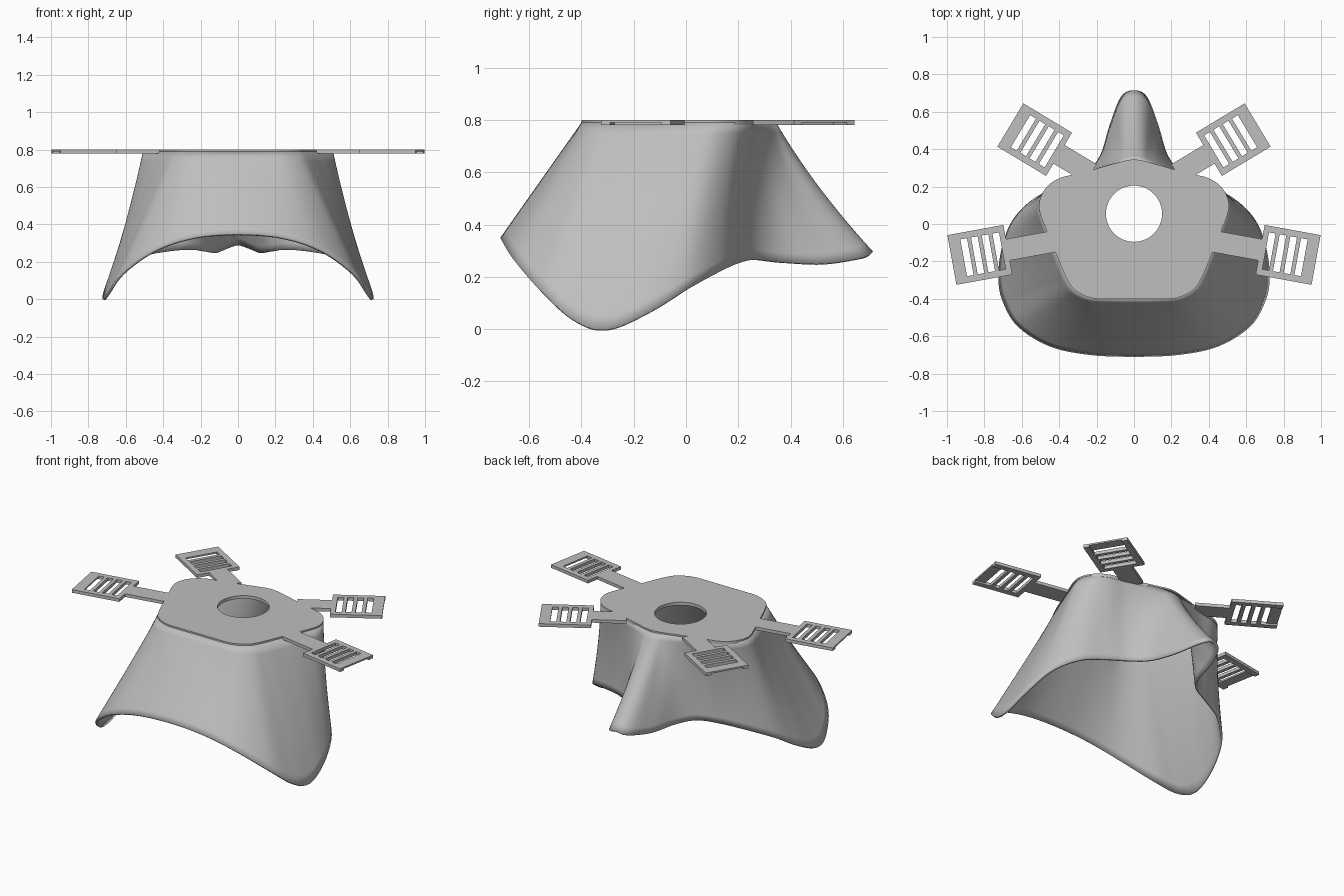
import bpy
import bmesh
from math import radians
from mathutils import Vector, Matrix

default_cube = bpy.data.objects.get("Cube")
if default_cube:
    bpy.data.objects.remove(default_cube, do_unlink=True)

grey = bpy.data.materials.new("light grey plastic")
grey.use_nodes = True
colour = (0.52, 0.52, 0.52, 1)
grey.diffuse_color = colour
grey.node_tree.nodes["Principled BSDF"].inputs["Base Color"].default_value = colour

TOP = 0.8
THICK = 0.02
STEPS = 6
ROWS = 14

# Half outline from front to nose: plate edge x, y, then face rim x, y, z
HALF = [
    (0, -.40, 0, -.71, .35),
    (.12, -.40, .24, -.70, .33),
    (.23, -.395, .45, -.655, .26),
    (.32, -.35, .62, -.55, .14),
    (.37, -.27, .70, -.42, .03),
    (.42, -.15, .725, -.30, 0),
    (.465, -.04, .71, -.14, .065),
    (.508, .09, .65, .02, .16),
    (.476, .187, .53, .14, .225),
    (.396, .246, .38, .21, .255),
    (.28, .272, .26, .27, .265),
    (.17, .305, .18, .37, .255),
    (.08, .33, .13, .53, .25),
    (.04, .34, .07, .68, .275),
    (0, .345, 0, .715, .297),
]


def smooth_loop(points):
    """Closed Catmull-Rom curve through points of any dimension."""
    n = len(points)
    result = []
    for i in range(n):
        a, b, c, d = (Vector(points[(i + k) % n]) for k in (-1, 0, 1, 2))
        for s in range(STEPS):
            t = s / STEPS
            result.append(b + (c - a) * (t / 2)
                          + (2 * a - 5 * b + 4 * c - d) * (t * t / 2)
                          + (3 * b - a - 3 * c + d) * (t ** 3 / 2))
    return result


def finish(bm, name, smooth=False):
    mesh = bpy.data.meshes.new(name)
    bm.to_mesh(mesh)
    bm.free()
    mesh.materials.append(grey)
    obj = bpy.data.objects.new(name, mesh)
    bpy.context.collection.objects.link(obj)
    if smooth:
        bpy.ops.object.select_all(action="DESELECT")
        obj.select_set(True)
        bpy.context.view_layer.objects.active = obj
        bpy.ops.object.shade_smooth_by_angle(angle=radians(35))
    return obj


def box(bm, x0, x1, y0, y1, z0, z1):
    size = Matrix.Diagonal((x1 - x0, y1 - y0, z1 - z0, 1))
    place = Matrix.Translation(((x0 + x1) / 2, (y0 + y1) / 2, (z0 + z1) / 2))
    bmesh.ops.create_cube(bm, size=1, matrix=place @ size)


def quad_strip(bm, lower, upper):
    n = len(lower)
    for i in range(n):
        j = (i + 1) % n
        bm.faces.new((lower[i], lower[j], upper[j], upper[i]))


mirrored = [(-p[0], p[1], -p[2], p[3], p[4]) for p in HALF[-2:0:-1]]
outline = smooth_loop(HALF + mirrored)

# Mask shell: lofted from the plate edge down to the curved face rim
bm = bmesh.new()
previous = None
for row in range(ROWS + 1):
    t = row / ROWS
    ring = []
    for tx, ty, bx, by, bz in outline:
        start = Vector((tx, ty, TOP - THICK / 2))
        point = start.lerp(Vector((bx, by, max(bz, 0))), t)
        point.y -= max(0, ty) * 0.24 * t * (1 - t)
        ring.append(bm.verts.new(point))
    if previous:
        quad_strip(bm, ring, previous)
    previous = ring
shell = finish(bm, "mask_shell", smooth=True)
wall = shell.modifiers.new("wall", "SOLIDIFY")
wall.thickness = 0.014
wall.offset = -1

# Front plate with a round filter opening
bm = bmesh.new()
centre = Vector((0, 0.055))
rings = []
for z in (TOP - THICK, TOP):
    edge, hole = [], []
    for p in outline:
        flat = Vector((p[0], p[1]))
        inner = centre + (flat - centre).normalized() * 0.15
        edge.append(bm.verts.new((*flat, z)))
        hole.append(bm.verts.new((*inner, z)))
    rings.append((edge, hole))
(edge_low, hole_low), (edge_high, hole_high) = rings
quad_strip(bm, edge_low, edge_high)
quad_strip(bm, edge_high, hole_high)
quad_strip(bm, hole_high, hole_low)
quad_strip(bm, hole_low, edge_low)
finish(bm, "filter_plate", smooth=True)


def strap_tab(name, x, y, angle, arm):
    """Slotted buckle on an arm; local x points away from the plate."""
    bm = bmesh.new()
    low = TOP - THICK
    half_l, half_w, rail = 0.152, 0.135, 0.035
    slot, bar = 0.036, 0.022
    box(bm, -half_l - arm, -half_l, -0.058, 0.058, low, TOP)
    # Side rails
    for s in (-1, 1):
        a, b = sorted((s * half_w, s * (half_w - rail)))
        box(bm, -half_l, half_l, a, b, low, TOP)
    # Cross bars, with four open slots between them
    reach = half_w - rail
    left = -half_l
    right = left + 0.03
    for i in range(4):
        box(bm, left, right, -reach, reach, low, TOP)
        left = right + slot
        right = left + bar
    # Thinner outer bar between the full-depth corners
    box(bm, left, half_l, -reach, reach, TOP - THICK / 2, TOP)
    tab = finish(bm, name)
    tab.location = (x, y, 0)
    tab.rotation_euler.z = radians(angle)


for side, sign in (("left", 1), ("right", -1)):
    for end, x, y, angle, arm in (("lower", .824, -.165, -10.3, .26),
                                  ("upper", .531, .451, 31, .2)):
        turn = angle if sign > 0 else 180 - angle
        strap_tab(f"{end}_{side}_strap_tab", sign * x, y, turn, arm)
